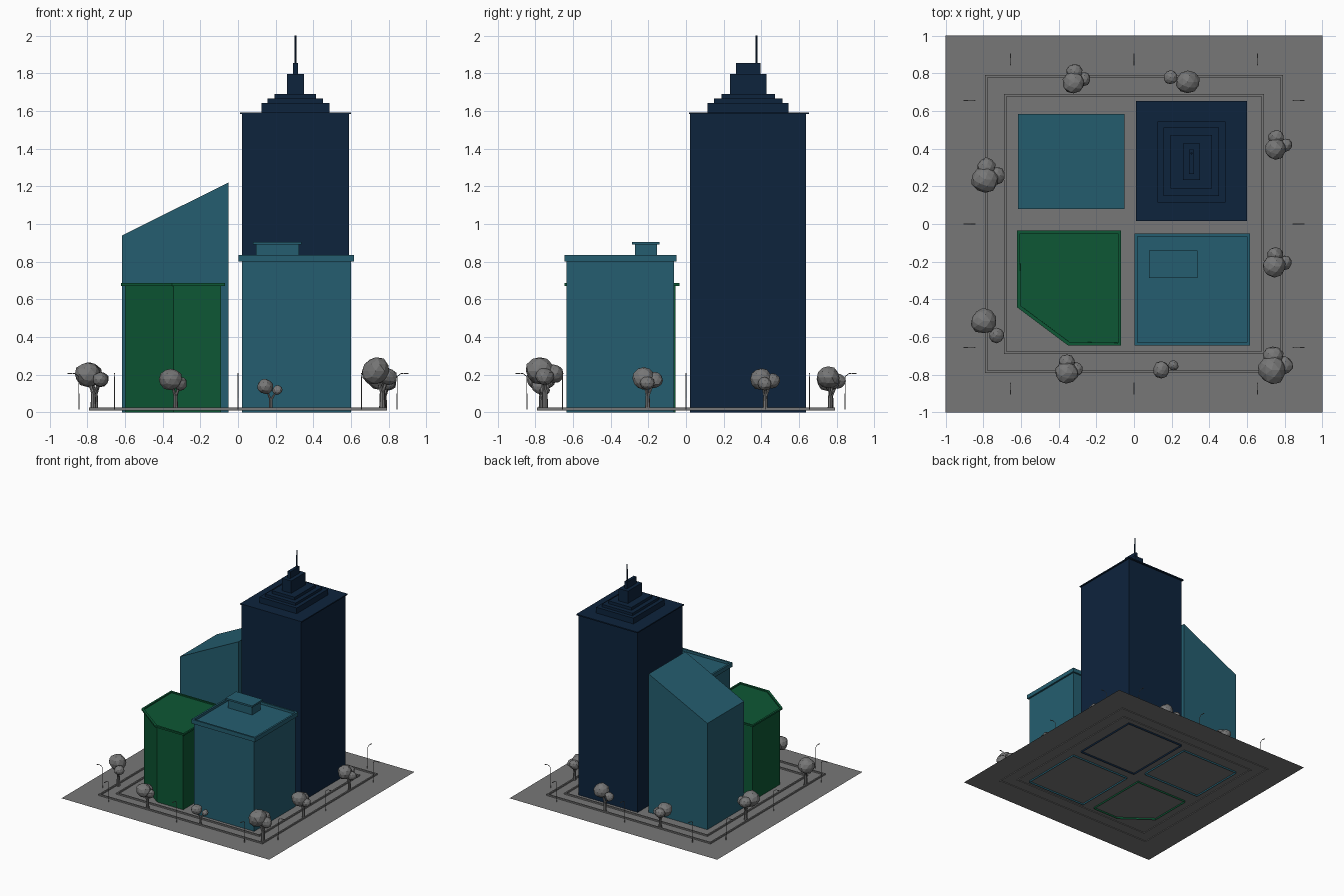
import bpy, bmesh, math, random
from mathutils import Vector, Matrix, noise

random.seed(4)
if "Cube" in bpy.data.objects:
    bpy.data.objects.remove(bpy.data.objects["Cube"])


def material(name, *rgb):
    mat = bpy.data.materials.new(name)
    mat.use_nodes = True
    mat.diffuse_color = (*rgb, 1)
    mat.node_tree.nodes["Principled BSDF"].inputs["Base Color"].default_value = (*rgb, 1)
    return mat


navy = material("navy", .004, .017, .046)
teal = material("teal", .018, .111, .16)
green = material("green", .004, .097, .035)
grey = material("grey", .185, .185, .185)


def finish(name, bm, mat):
    mesh = bpy.data.meshes.new(name)
    bm.to_mesh(mesh)
    bm.free()
    mesh.materials.append(mat)
    obj = bpy.data.objects.new(name, mesh)
    bpy.context.collection.objects.link(obj)
    return obj


def rect(x0, x1, y0, y1):
    return [(x0, y0), (x1, y0), (x1, y1), (x0, y1)]


def prism(name, pts, z0, z1, mat, base=True, rim=0, sink=0):
    """Upright prism; z1 may be a function of x. A rim sinks the roof behind a parapet."""
    bm = bmesh.new()
    top_z = z1 if callable(z1) else lambda x: z1
    low = [bm.verts.new((x, y, z0)) for x, y in pts]
    high = [bm.verts.new((x, y, top_z(x))) for x, y in pts]
    for i in range(len(pts)):
        j = (i + 1) % len(pts)
        bm.faces.new((low[i], low[j], high[j], high[i]))
    if base:
        bm.faces.new(low[::-1])
    roof = bm.faces.new(high)
    bm.normal_update()
    if rim:
        bmesh.ops.inset_individual(bm, faces=[roof], thickness=rim)
        bmesh.ops.inset_individual(bm, faces=[roof], thickness=.0005, depth=-sink)
    return finish(name, bm, mat)


def tube(bm, a, b, r0, r1, sides=8):
    a, b = Vector(a), Vector(b)
    turn = (b - a).to_track_quat('Z', 'Y').to_matrix().to_4x4()
    bmesh.ops.create_cone(bm, cap_ends=True, segments=sides, radius1=r0, radius2=r1,
                          depth=(b - a).length,
                          matrix=Matrix.Translation((a + b) / 2) @ turn)


# Ground sheet and the two square kerbs
GROUND = .015
bm = bmesh.new()
bmesh.ops.create_grid(bm, x_segments=1, y_segments=1, size=1,
                      matrix=Matrix.Translation((0, 0, GROUND)))
finish("ground", bm, grey)

for name, half in (("outer_kerb", .79), ("inner_kerb", .69)):
    bm = bmesh.new()
    for k in range(4):
        turn = Matrix.Rotation(k * math.pi / 2, 4, 'Z')
        size = Matrix.Diagonal((2 * half, .012, .018, 1))
        bmesh.ops.create_cube(bm, size=1, matrix=turn @ Matrix.Translation(
            (0, half - .006, .018)) @ size)
    finish(name, bm, grey)

# Tall tower with stepped crown and mast
prism("tower_body", rect(.02, .59, .022, .637), 0, 1.585, navy, base=False)
prism("tower_roof_plate", rect(.01, .60, .015, .652), 1.583, 1.593, navy)
steps = [(.36, .43, 1.643), (.295, .365, 1.665), (.22, .285, 1.69),
         (.09, .195, 1.797), (.026, .13, 1.855)]
z = 1.59
for i, (w, d, top) in enumerate(steps):
    prism(f"crown_step_{i + 1}", rect(.305 - w / 2, .305 + w / 2, .33 - d / 2, .33 + d / 2),
          z, top, navy)
    z = top
bm = bmesh.new()
tube(bm, (.305, .375, z - .01), (.305, .375, 2), .006, .005)
finish("mast", bm, navy)

# Block with a parapet and a rooftop plant room
prism("block_body", rect(.02, .60, -.635, -.065), 0, .81, teal, base=False)
prism("block_parapet", rect(.003, .615, -.645, -.05), .80, .836, teal, rim=.022, sink=.02)
prism("plant_room", rect(.095, .325, -.27, -.155), .81, .892, teal)
prism("plant_room_roof", rect(.08, .338, -.288, -.14), .89, .905, teal)

# Wedge building with one sloping roof
prism("wedge_building", rect(-.615, -.05, .08, .585), 0,
      lambda x: .94 + (x + .615) * .496, teal, base=False)


# Corner-cut building with a thin parapet
def cut_corner(g):
    return [(-.35 + g * .4, -.645 + g), (-.07 - g, -.645 + g), (-.07 - g, -.035 - g),
            (-.62 + g, -.035 - g), (-.62 + g, -.443 + g * .4)]


prism("corner_building", cut_corner(.02), 0, .677, green, base=False)
prism("corner_parapet", cut_corner(0), .672, .686, green, rim=.02, sink=.01)


# Trees: leaning branches carrying lumpy crowns
def tree(index, x, y, s, pair=None):
    if pair is None:
        crowns = [(0, 0, .17, .063), (.005, .06, .16, .045), (.055, .02, .145, .04)]
        foot = Vector((x + .03 * s, y + .022 * s, GROUND))
    else:
        a = math.radians(pair)
        reach = Vector((math.cos(a), math.sin(a), 0)) * .095
        crowns = [(0, 0, .17, .062), (reach.x, reach.y, .145, .037)]
        foot = Vector((x, y, GROUND)) + reach * .45 * s
    wood, leaves = bmesh.new(), bmesh.new()
    fork = foot + Vector((0, 0, .075 * s))
    tube(wood, foot, fork, .014 * s, .011 * s)
    for cx, cy, cz, r in crowns:
        centre = Vector((x + cx * s, y + cy * s, GROUND + cz * s))
        tube(wood, fork - Vector((0, 0, .005)), centre, .009 * s, .006 * s, 6)
        ball = bmesh.ops.create_icosphere(leaves, subdivisions=2, radius=r * s)["verts"]
        shift = Vector([random.uniform(0, 9) for _ in range(3)])
        for v in ball:
            v.co *= 1 + .16 * noise.noise(v.co / (r * s) + shift)
            v.co.z *= .95
            v.co += centre
    finish(f"tree_trunk_{index}", wood, grey)
    finish(f"tree_crown_{index}", leaves, grey)


trees = [(-.32, .75, .95), (.285, .755, 1, 165), (.75, .40, .95), (-.79, .235, 1.1),
         (-.80, -.515, 1.1, -47), (-.36, -.79, .95), (.145, -.775, .72, 21),
         (.745, -.225, .97), (.73, -.775, 1.2)]
for i, spec in enumerate(trees):
    tree(i + 1, *spec)

# Street lamps: three per side, arms reaching outwards
for k, side in enumerate(("right", "back", "left", "front")):
    turn = Matrix.Rotation(k * math.pi / 2, 4, 'Z')
    for n, t in enumerate((-.655, 0, .655)):
        bm = bmesh.new()
        tube(bm, (.845, t, GROUND), (.845, t, .19), .003, .002, 6)
        tube(bm, (.845, t, .19), (.865, t, .206), .002, .002, 6)
        tube(bm, (.865, t, .206), (.885, t, .208), .002, .002, 6)
        bmesh.ops.create_cube(bm, size=1, matrix=Matrix.Translation((.892, t, .206))
                              @ Matrix.Diagonal((.024, .006, .004, 1)))
        bm.transform(turn)
        finish(f"street_lamp_{side}_{n + 1}", bm, grey)
